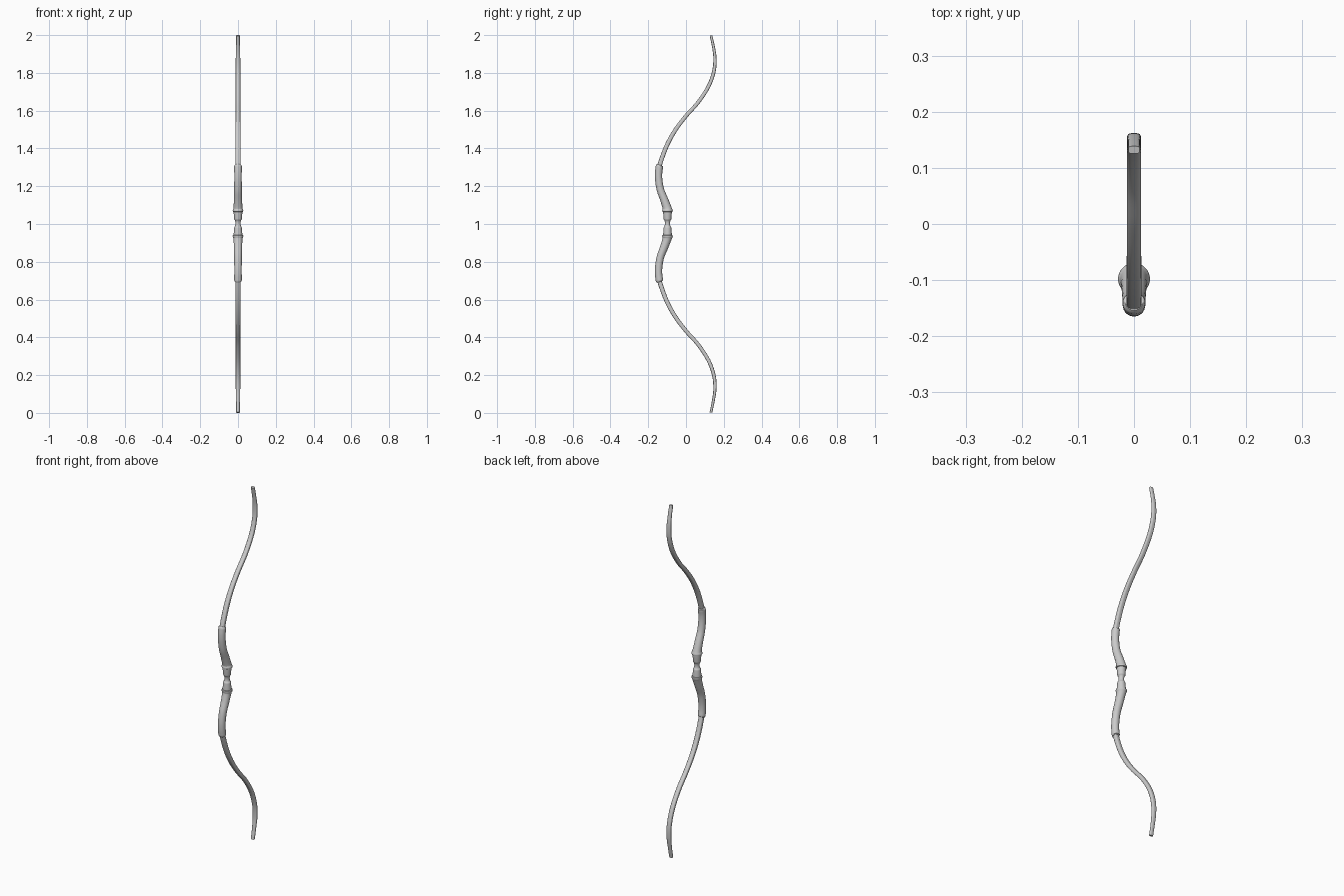
import bpy, bmesh, math
from mathutils import Vector

if "Cube" in bpy.data.objects:
    bpy.data.objects.remove(bpy.data.objects["Cube"])

MID = 1.003   # height of the plane the bow mirrors about


def catmull(pts, steps):
    """Smooth rows of (y, z, half width x, half depth)."""
    p = [Vector(q) for q in pts]
    p = [2 * p[0] - p[1]] + p + [2 * p[-1] - p[-2]]
    out = []
    for i in range(1, len(p) - 2):
        a, b, c, d = p[i - 1:i + 3]
        for s in range(steps):
            t = s / steps
            out.append(0.5 * (2 * b + (c - a) * t + (2 * a - 5 * b + 4 * c - d) * t * t
                              + (3 * b - a - 3 * c + d) * t ** 3))
    out.append(p[-2])
    return out


def sweep(name, rows, sides=20, power=1.0, flat=False):
    """Skin oval rings along a path in the YZ plane."""
    bm = bmesh.new()
    rings = []
    for i, r in enumerate(rows):
        a, b = rows[max(i - 1, 0)], rows[min(i + 1, len(rows) - 1)]
        t = Vector((0, 0, 1)) if flat else Vector((0, b[0] - a[0], b[1] - a[1])).normalized()
        n = Vector((0, t.z, -t.y))
        ring = []
        for k in range(sides):
            ang = 2 * math.pi * (k + 0.5) / sides
            c, s = math.cos(ang), math.sin(ang)
            c = math.copysign(abs(c) ** power, c)
            s = math.copysign(abs(s) ** power, s)
            ring.append(bm.verts.new(Vector((r[2] * c, r[0], r[1])) + n * (r[3] * s)))
        rings.append(ring)
    for a, b in zip(rings, rings[1:]):
        for k in range(sides):
            j = (k + 1) % sides
            bm.faces.new((a[k], a[j], b[j], b[k]))
    bm.faces.new(rings[0])
    bm.faces.new(rings[-1])
    bmesh.ops.recalc_face_normals(bm, faces=bm.faces)
    me = bpy.data.meshes.new(name)
    bm.to_mesh(me)
    bm.free()
    ob = bpy.data.objects.new(name, me)
    bpy.context.collection.objects.link(ob)
    bpy.context.view_layer.objects.active = ob
    ob.select_set(True)
    bpy.ops.object.shade_smooth_by_angle(angle=math.radians(40))
    ob.select_set(False)


def flip(rows):
    return [Vector((r[0], 2 * MID - r[1], r[2], r[3])) for r in rows]


# Recurved limb, rounded rectangular section, thinning to the tip
def limb_path(tip):
    return catmull([(-0.146, 1.27, 0.0135, 0.012), (-0.140, 1.31, 0.0135, 0.012),
                    (-0.104, 1.41, 0.0135, 0.0115), (-0.058, 1.495, 0.013, 0.011),
                    (0.000, 1.572, 0.0125, 0.0105), (0.065, 1.645, 0.0125, 0.010),
                    (0.120, 1.73, 0.0125, 0.010), (0.148, 1.81, 0.0125, 0.0095),
                    (0.153, 1.88, 0.012, 0.0085), (0.145, 1.94, 0.0105, 0.0075),
                    (0.132, tip, 0.010, 0.007)], 6)


# Swollen curved riser between the collar and the limb
riser = catmull([(-0.098, 1.073, 0.0265, 0.0265), (-0.102, 1.09, 0.0235, 0.0235),
                 (-0.116, 1.13, 0.022, 0.0215), (-0.135, 1.18, 0.0205, 0.020),
                 (-0.144, 1.23, 0.020, 0.0195), (-0.145, 1.27, 0.020, 0.0195),
                 (-0.141, 1.303, 0.0205, 0.020)], 6)
riser += [Vector((-0.140, 1.309, 0.0195, 0.019)), Vector((-0.139, 1.312, 0.016, 0.0155))]

# Flared lip at the riser's inner end
Y = -0.098
lip = [Vector((Y, z, r, r)) for z, r in
       ((1.064, 0.024), (1.066, 0.0275), (1.070, 0.0285), (1.075, 0.0275), (1.082, 0.024))]

# Turned half of the central handle
handle = [Vector((Y, z, r, r)) for z, r in
          ((MID, 0.0135), (1.012, 0.0145), (1.020, 0.017), (1.022, 0.0195),
           (1.027, 0.0205), (1.045, 0.0215), (1.060, 0.0235), (1.070, 0.0235))]

for side, f in (("upper", list), ("lower", flip)):
    tip = 1.998 if side == "upper" else 2 * MID - 0.002
    sweep(side + "_limb", f(limb_path(tip)), 20, 0.6)
    sweep(side + "_riser", f(riser), 24)
    sweep(side + "_riser_lip", f(lip), 24, flat=True)

# Whole handle is one turned piece
sweep("handle", flip(handle)[::-1] + handle[1:], 24, flat=True)
